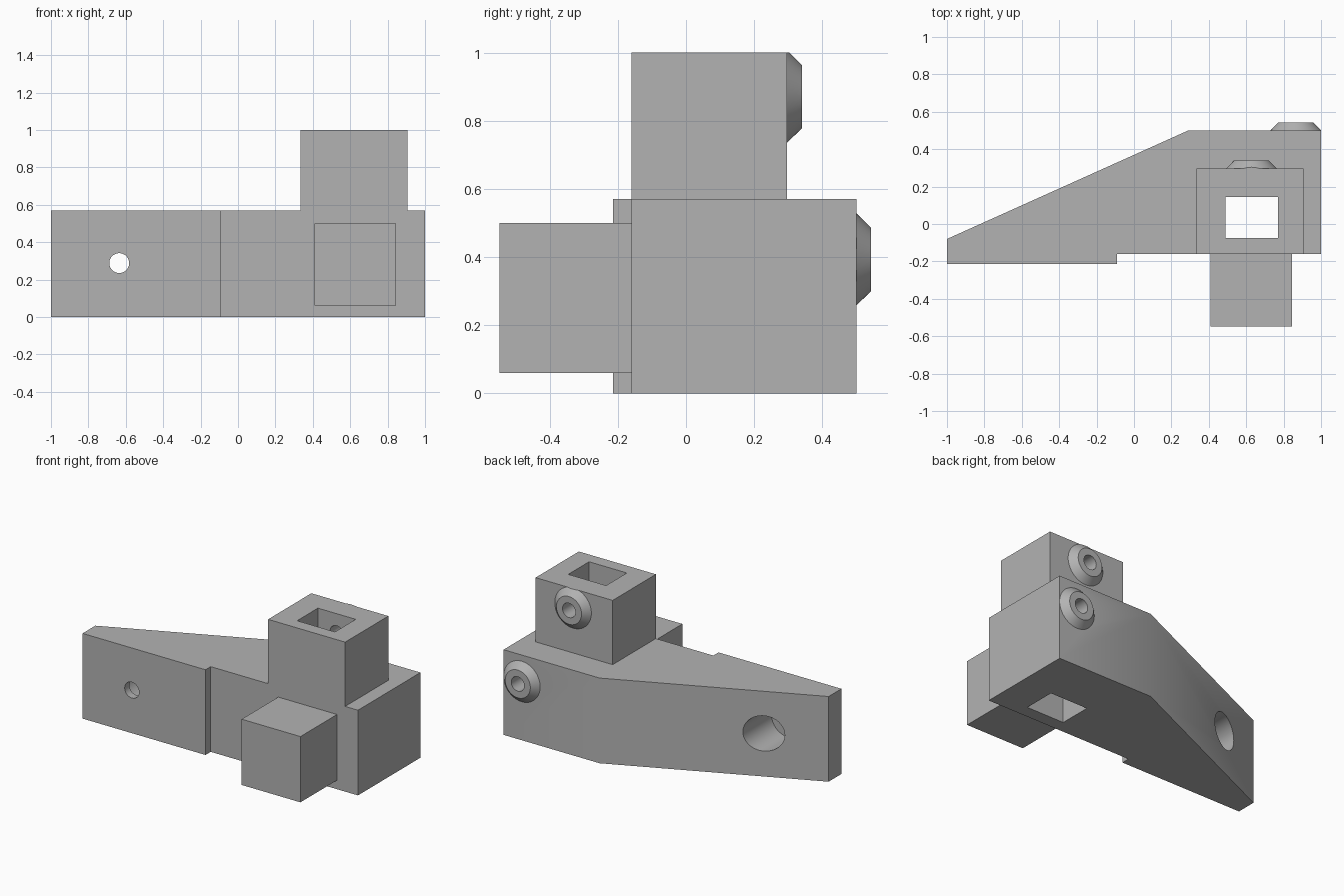
import bpy, bmesh, math
from mathutils import Matrix

if "Cube" in bpy.data.objects:
    bpy.data.objects.remove(bpy.data.objects["Cube"], do_unlink=True)

grey = bpy.data.materials.new("plain grey")
grey.use_nodes = True
grey.diffuse_color = (0.45, 0.45, 0.45, 1)
grey.node_tree.nodes["Principled BSDF"].inputs["Base Color"].default_value = grey.diffuse_color


def finish(name, bm):
    bmesh.ops.recalc_face_normals(bm, faces=bm.faces)
    mesh = bpy.data.meshes.new(name)
    bm.to_mesh(mesh)
    bm.free()
    mesh.materials.append(grey)
    ob = bpy.data.objects.new(name, mesh)
    bpy.context.collection.objects.link(ob)
    return ob


def prism(name, outline, z0, z1):
    bm = bmesh.new()
    face = bm.faces.new([bm.verts.new((x, y, z0)) for x, y in outline])
    top = bmesh.ops.extrude_face_region(bm, geom=[face])["geom"]
    bmesh.ops.translate(bm, vec=(0, 0, z1 - z0),
                        verts=[v for v in top if isinstance(v, bmesh.types.BMVert)])
    return finish(name, bm)


def box(name, x0, x1, y0, y1, z0, z1):
    return prism(name, [(x0, y0), (x1, y0), (x1, y1), (x0, y1)], z0, z1)


def round_y(name, x, z, y0, y1, r0, r1):
    """Round bar or cone along y, radius r0 at y0 and r1 at y1."""
    bm = bmesh.new()
    turn = Matrix.Translation((x, (y0 + y1) / 2, z)) @ Matrix.Rotation(-math.pi / 2, 4, "X")
    bmesh.ops.create_cone(bm, cap_ends=True, segments=64, radius1=r0, radius2=r1,
                          depth=y1 - y0, matrix=turn)
    return finish(name, bm)


def combine(target, other, operation):
    mod = target.modifiers.new(operation.title(), "BOOLEAN")
    mod.operation, mod.object, mod.solver = operation, other, "EXACT"
    bpy.context.view_layer.objects.active = target
    bpy.ops.object.modifier_apply(modifier=mod.name)
    bpy.data.objects.remove(other, do_unlink=True)


# Tapered arm with a stepped front
bracket = prism("bracket_body", [(-1, -.215), (-.09, -.215), (-.09, -.16), (1, -.16),
                                 (1, .5), (.29, .5), (-1, -.08)], 0, .57)

# Upright socket and front block
combine(bracket, box("socket_tower", .335, .905, -.16, .297, .3, 1), "UNION")
combine(bracket, box("front_block", .41, .845, -.547, 0, .06, .5), "UNION")

# Screw bosses, trimmed flush with the top and the side
for x, z, y in ((.628, .871, .297), (.865, .393, .5)):
    boss = round_y("screw_boss", x, z, y - .03, y + .043, .165, .093)
    combine(boss, box("trim", 0, 1, 0, .8, 0, 1), "INTERSECT")
    combine(bracket, boss, "UNION")

# Square shaft, screw bores, and the counterbored arm hole
combine(bracket, box("square_shaft", .49, .77, -.075, .145, -.1, 1.1), "DIFFERENCE")
combine(bracket, round_y("upper_bore", .628, .871, .08, .5, .048, .048), "DIFFERENCE")
combine(bracket, round_y("lower_bore", .865, .393, .1, .7, .048, .048), "DIFFERENCE")
combine(bracket, round_y("arm_hole", -.635, .288, -.4, .3, .053, .053), "DIFFERENCE")
combine(bracket, round_y("arm_counterbore", -.635, .288, -.165, .3, .118, .118), "DIFFERENCE")

# Smooth the round walls, keep edges sharp
bpy.ops.object.select_all(action="DESELECT")
bracket.select_set(True)
bpy.context.view_layer.objects.active = bracket
bpy.ops.object.shade_smooth_by_angle(angle=math.radians(30))
